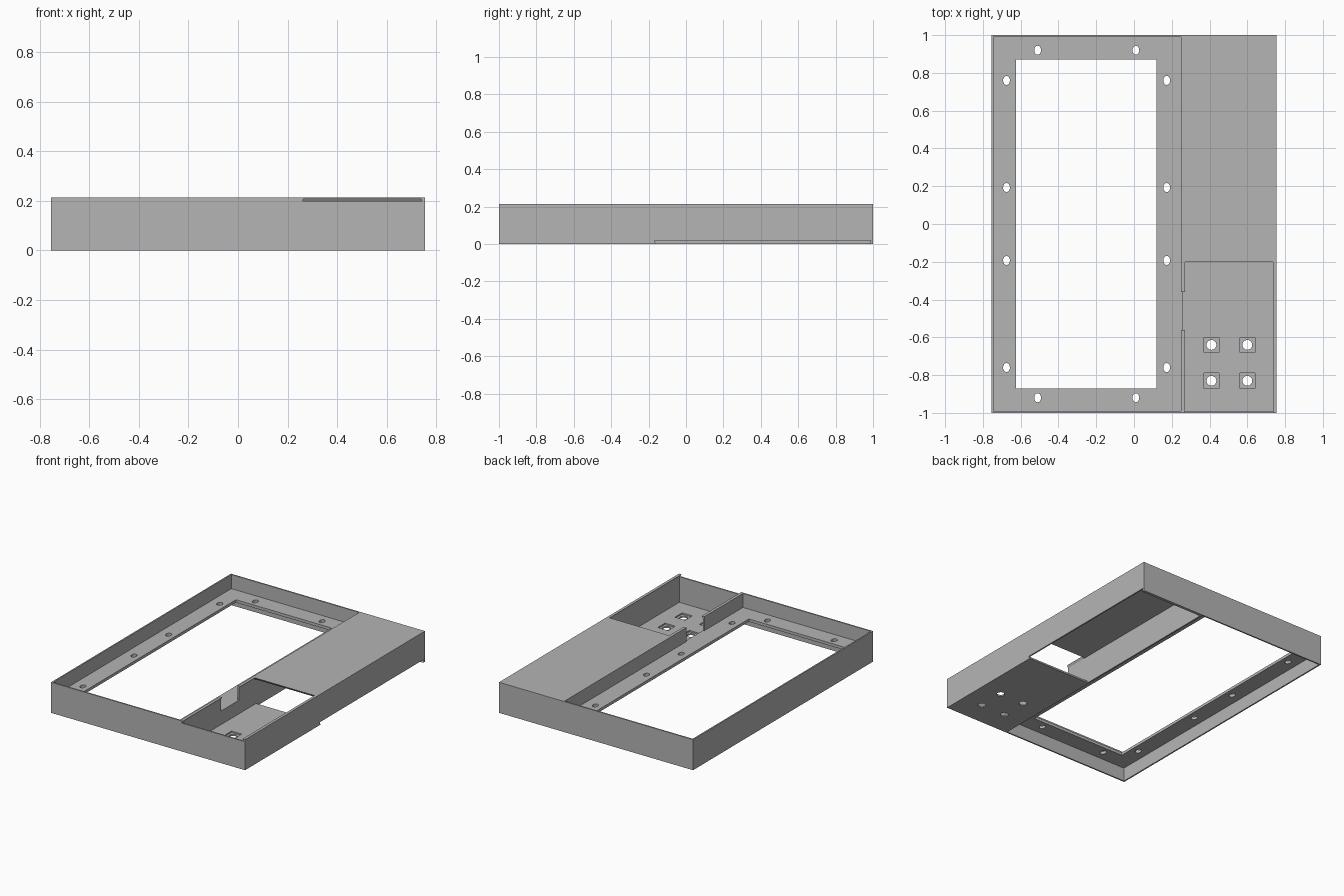
import bpy
import bmesh
from mathutils import Vector

cube = bpy.data.objects.get("Cube")
if cube:
    bpy.data.objects.remove(cube, do_unlink=True)

grey = bpy.data.materials.new("plain grey")
grey.use_nodes = True
colour = (0.46, 0.46, 0.46, 1)
grey.diffuse_color = colour
grey.node_tree.nodes["Principled BSDF"].inputs["Base Color"].default_value = colour

X, Y, H, T = 0.755, 1.0, 0.215, 0.01      # half sizes, height, wall thickness
XI, YI = X - T, Y - T                     # inner wall faces
PART = 0.25                               # partition position
LID_Z, FLOOR_Z = 0.2, 0.02                # cover slot levels
LID_Y, FLOOR_Y = -0.2, -0.17              # ends of top plate and well floor
SHELF_Z = 0.116


def prism(name, points, axis, lo, hi):
    """Extrude a profile along an axis; points use the two other axes in order."""
    bm = bmesh.new()

    def place(p, d):
        co = list(p)
        co.insert("xyz".index(axis), d)
        return Vector(co)
    base = bm.faces.new([bm.verts.new(place(p, lo)) for p in points])
    new = bmesh.ops.extrude_face_region(bm, geom=[base])["geom"]
    shift = place((0, 0), hi - lo)
    bmesh.ops.translate(bm, vec=shift, verts=[v for v in new if isinstance(v, bmesh.types.BMVert)])
    bmesh.ops.recalc_face_normals(bm, faces=bm.faces)
    me = bpy.data.meshes.new(name)
    bm.to_mesh(me)
    bm.free()
    me.materials.append(grey)
    ob = bpy.data.objects.new(name, me)
    bpy.context.collection.objects.link(ob)
    return ob


def box(name, x0, x1, y0, y1, z0, z1):
    return prism(name, [(x0, y0), (x1, y0), (x1, y1), (x0, y1)], "z", z0, z1)


def drill(name, x, y, z0, z1, rx, ry):
    bpy.ops.mesh.primitive_cylinder_add(vertices=24, radius=1, depth=z1 - z0,
                                        location=(x, y, (z0 + z1) / 2))
    ob = bpy.context.object
    ob.name = name
    ob.scale = (rx, ry, 1)
    return ob


def cut(target, cutter):
    bpy.context.view_layer.update()
    mod = target.modifiers.new("cut", "BOOLEAN")
    mod.operation = "DIFFERENCE"
    mod.solver = "EXACT"
    mod.object = cutter
    bpy.context.view_layer.objects.active = target
    bpy.ops.object.modifier_apply(modifier=mod.name)
    bpy.data.objects.remove(cutter, do_unlink=True)


# Outer walls
box("right_wall", -X, -XI, -Y, Y, 0, H)
box("back_wall", -XI, XI, YI, Y, 0, H)
front = box("front_wall", -XI, XI, -Y, -YI, 0, H)
left = box("left_wall", XI, X, -Y, Y, 0, H)

# Dovetail cover slots: top one opens at the front, bottom one at the left
P1 = PART + T
E = 0.002
cut(front, prism("slot_cutter", [(P1, LID_Z), (XI - E, LID_Z), (XI - T, H + E), (P1 + T, H + E)],
                 "y", -Y - T, -YI + T))
cut(left, prism("slot_cutter", [(FLOOR_Y, FLOOR_Z), (FLOOR_Y + T, -E), (YI - T, -E), (YI, FLOOR_Z)],
                "x", XI - T, X + T))

# Partition with a cable notch
NOTCH = (-0.56, -0.36)
partition = box("partition", PART, P1, -YI, YI, 0, H)
cut(partition, box("notch_cutter", PART - T, P1 + T, *NOTCH, SHELF_Z, H + T))

# Slanted lips that hold the covers
for i, (y0, y1) in enumerate([(-Y, NOTCH[0]), (NOTCH[1], LID_Y)]):
    prism(f"partition_lip_{i + 1}", [(P1, LID_Z), (P1 + T, H), (P1, H)], "y", y0, y1)
prism("left_wall_lip", [(XI, LID_Z), (XI, H), (XI - T, H)], "y", -Y, LID_Y)
prism("back_wall_lip", [(YI, 0), (YI, FLOOR_Z), (YI - T, 0)], "x", P1, X)

# Fixed top plate over the compartment
prism("top_plate", [(LID_Y, H), (LID_Y + T, LID_Z), (YI, LID_Z), (YI, H)], "x", P1, XI)

# Well floor with square recesses and round holes
floor = prism("well_floor", [(-YI, 0), (FLOOR_Y + T, 0), (FLOOR_Y, FLOOR_Z), (-YI, FLOOR_Z)],
              "x", P1, XI)
for x in (0.41, 0.60):
    for y in (-0.64, -0.83):
        s = 0.04
        cut(floor, box("recess_cutter", x - s, x + s, y - s, y + s, FLOOR_Z / 2, FLOOR_Z + T))
        cut(floor, drill("hole_cutter", x, y, -T, FLOOR_Z + T, 0.026, 0.026))

# Raised shelf around the window, with oval screw holes
shelf = box("window_shelf", -XI, PART, -YI, YI, SHELF_Z - 0.02, SHELF_Z)
cut(shelf, box("window_cutter", -0.625, 0.12, -0.87, 0.87, 0, H))
holes = [(x, y) for x in (-0.51, 0.01) for y in (-0.92, 0.92)]
holes += [(x, y) for x in (-0.675, 0.173) for y in (-0.76, -0.193, 0.193, 0.76)]
for x, y in holes:
    cut(shelf, drill("hole_cutter", x, y, 0.05, H, 0.018, 0.024))
